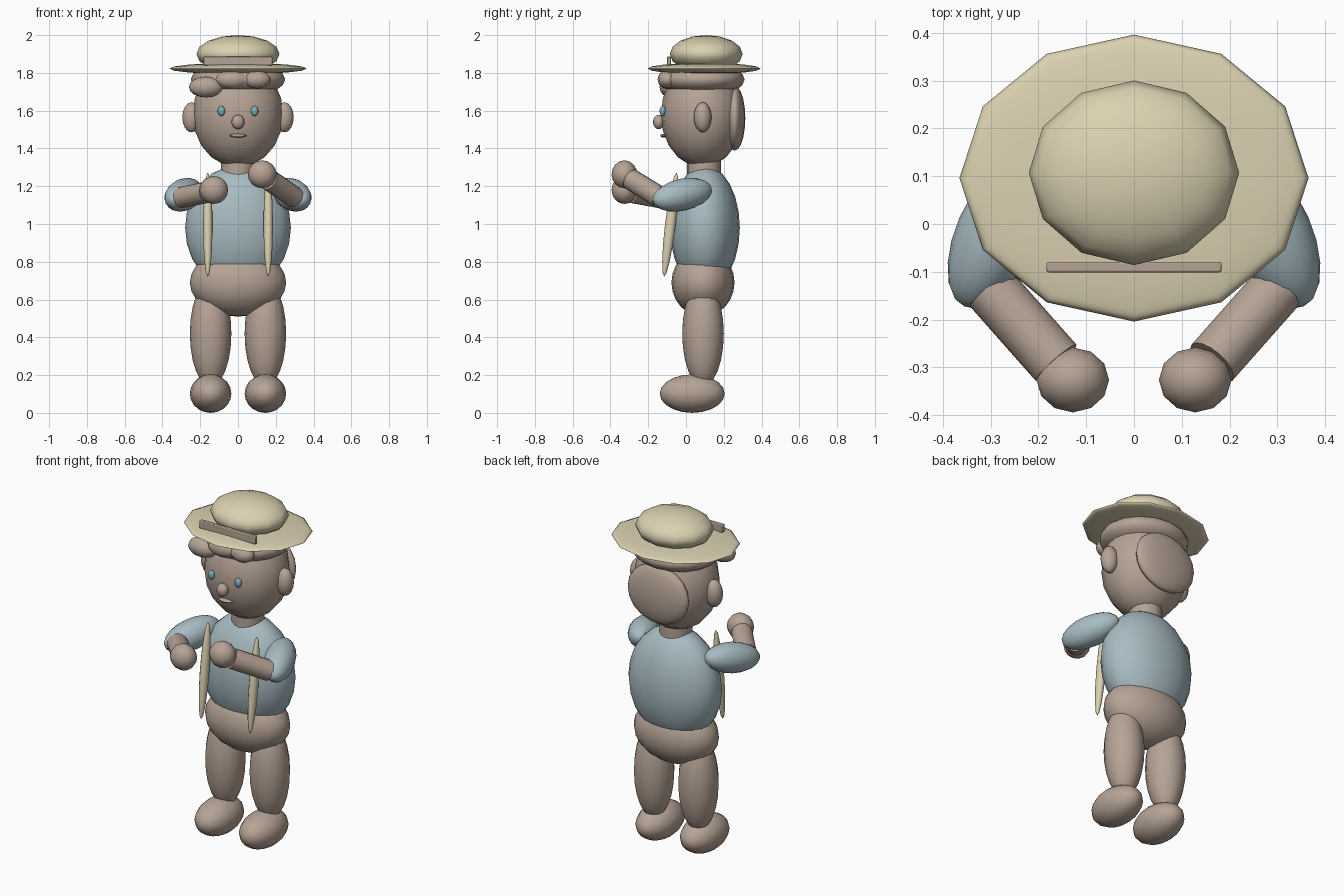
import bpy
import math
from mathutils import Vector

if "Cube" in bpy.data.objects:
    bpy.data.objects.remove(bpy.data.objects["Cube"], do_unlink=True)


def material(name, rgb):
    mat = bpy.data.materials.new(name)
    mat.use_nodes = True
    mat.diffuse_color = (*rgb, 1)
    mat.node_tree.nodes["Principled BSDF"].inputs["Base Color"].default_value = (*rgb, 1)
    return mat


BROWN = material("warm_brown", (0.47, 0.37, 0.305))
BLUE = material("soft_blue", (0.39, 0.50, 0.54))
STRAW = material("straw", (0.71, 0.64, 0.44))
EYE = material("eye_blue", (0.22, 0.42, 0.52))


def finish(name, mat, angle=60):
    obj = bpy.context.object
    obj.name = name
    obj.data.materials.append(mat)
    bpy.ops.object.shade_smooth_by_angle(angle=math.radians(angle))
    return obj


def ball(name, centre, radii, mat, segments=16, rings=10, axis=None):
    """Ellipsoid; its local z follows axis when one is given."""
    bpy.ops.mesh.primitive_uv_sphere_add(segments=segments, ring_count=rings, location=centre)
    obj = bpy.context.object
    obj.scale = radii
    if axis:
        obj.rotation_euler = Vector(axis).to_track_quat("Z", "Y").to_euler()
    return finish(name, mat, 80)


def rod(name, start, end, radius, mat):
    """Cylinder between two points."""
    a, b = Vector(start), Vector(end)
    bpy.ops.mesh.primitive_cylinder_add(vertices=16, radius=radius, depth=(b - a).length,
                                        location=(a + b) / 2)
    bpy.context.object.rotation_euler = (b - a).to_track_quat("Z", "Y").to_euler()
    return finish(name, mat, 40)


# Torso and hips
ball("shirt", (0, 0.1, 0.98), (0.28, 0.185, 0.33), BLUE, 20, 12)
ball("trousers", (0, 0.09, 0.69), (0.255, 0.167, 0.18), BROWN, 20, 12)
rod("neck", (0, 0.095, 1.2), (0, 0.095, 1.36), 0.09, BROWN)

# Head and face
ball("head", (0, 0.085, 1.58), (0.24, 0.218, 0.28), BROWN, 16, 10)
ball("nose", (0, -0.145, 1.54), (0.034, 0.03, 0.038), BROWN, 12, 8)
ball("mouth", (0, -0.118, 1.468), (0.045, 0.018, 0.01), BROWN, 12, 8)

# Hair
ball("hair_cap", (0, 0.085, 1.765), (0.25, 0.225, 0.095), BROWN, 16, 10)
ball("hair_back", (0, 0.258, 1.56), (0.2, 0.056, 0.172), BROWN, 16, 10)
ball("fringe_right", (-0.17, -0.085, 1.725), (0.09, 0.055, 0.055), BROWN, 12, 8)
ball("fringe_middle", (-0.03, -0.1, 1.765), (0.09, 0.05, 0.05), BROWN, 12, 8)
ball("fringe_left", (0.1, -0.1, 1.765), (0.072, 0.05, 0.048), BROWN, 12, 8)

# Hat
ball("hat_brim", (0, 0.096, 1.823), (0.365, 0.3, 0.03), STRAW, 12, 8)
ball("hat_crown", (0, 0.107, 1.9), (0.22, 0.193, 0.1), STRAW, 12, 8)
bpy.ops.mesh.primitive_cube_add(size=1, location=(0, -0.09, 1.863))
bpy.context.object.scale = (0.366, 0.022, 0.046)
bpy.ops.object.transform_apply(location=False, rotation=False, scale=True)
hat_band = finish("hat_band", BROWN, 30)
bevel = hat_band.modifiers.new("soft_edges", "BEVEL")
bevel.width = 0.004
bevel.segments = 2

# Paired parts; the left hand is held higher than the right
for side, s, hand_z, wrist_z in (("left", 1, 1.263, 1.235), ("right", -1, 1.18, 1.168)):
    ball(side + "_eye", (s * 0.088, -0.123, 1.598), (0.02, 0.017, 0.027), EYE, 12, 8)
    ball(side + "_ear", (s * 0.245, 0.088, 1.565), (0.05, 0.047, 0.08), BROWN, 12, 8)
    ball(side + "_strap", (s * 0.16, -0.083, 0.997), (0.025, 0.028, 0.277), STRAW, 12, 8,
         axis=(0, 0.12, 1))
    ball(side + "_sleeve", (s * 0.287, -0.02, 1.155), (0.085, 0.085, 0.17), BLUE, 16, 10,
         axis=(s * 0.4, -0.9, -0.2))
    rod(side + "_forearm", (s * 0.3, -0.135, 1.14), (s * 0.163, -0.29, wrist_z), 0.057, BROWN)
    ball(side + "_hand", (s * 0.128, -0.326, hand_z), (0.076, 0.068, 0.074), BROWN, 12, 8)
    ball(side + "_leg", (s * 0.145, 0.09, 0.42), (0.11, 0.11, 0.28), BROWN, 16, 12)
    ball(side + "_foot", (s * 0.145, 0.033, 0.102), (0.11, 0.172, 0.102), BROWN, 16, 10)
